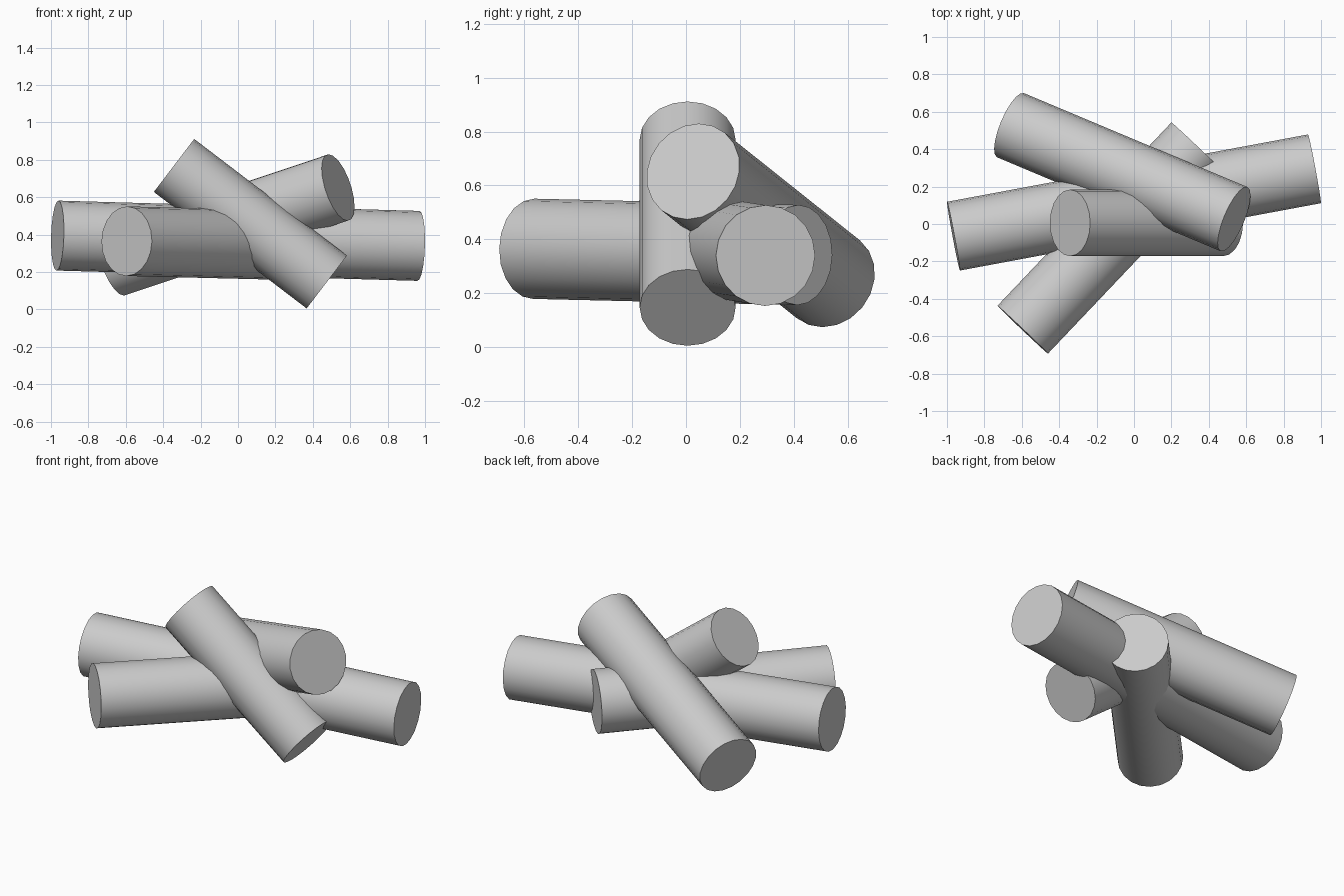
import bpy
import math
from mathutils import Vector

if "Cube" in bpy.data.objects:
    bpy.data.objects.remove(bpy.data.objects["Cube"])


def log(name, start, end, radius, sides=20):
    """Capped round log running between two points."""
    a, b = Vector(start), Vector(end)
    axis = b - a
    bpy.ops.mesh.primitive_cylinder_add(
        vertices=sides, radius=radius, depth=axis.length,
        location=(a + b) / 2,
        rotation=axis.to_track_quat('Z', 'Y').to_euler())
    obj = bpy.context.object
    obj.name = name
    # round sides, crisp cut ends
    bpy.ops.object.shade_smooth_by_angle(angle=math.radians(35))
    return obj


# Two logs lying nearly flat
log("back_log", (-0.965, -0.065, 0.395), (0.965, 0.295, 0.34), 0.187)
log("cross_log", (-0.595, -0.565, 0.365), (0.335, 0.415, 0.342), 0.186)

# Two logs leaning across the pile
log("steep_log", (-0.342, 0.006, 0.77), (0.475, 0.006, 0.147), 0.178)
log("leaning_log", (-0.66, 0.528, 0.252), (0.535, 0.026, 0.652), 0.186)
